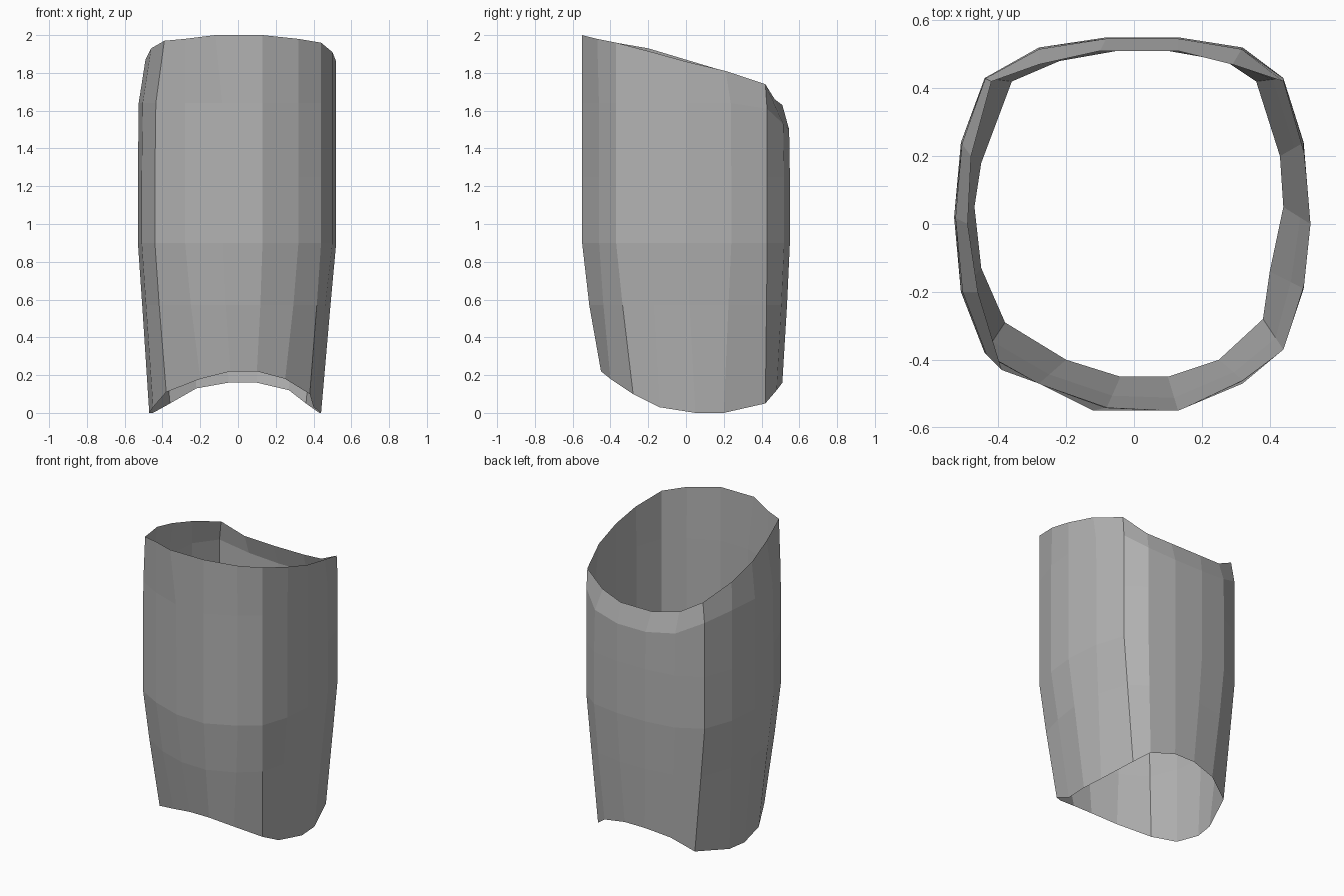
import bpy
import bmesh
from mathutils import Vector

# Remove the default object only
default_object = bpy.data.objects.get("Cube")
if default_object:
    bpy.data.objects.remove(default_object, do_unlink=True)


def make_material(name, colour):
    """Create one flat material with matching viewport and render colour."""
    material = bpy.data.materials.new(name)
    material.use_nodes = True
    material.diffuse_color = colour
    shader = material.node_tree.nodes["Principled BSDF"]
    shader.inputs["Base Color"].default_value = colour
    return material


def blend_ring(lower, upper, factor, heights):
    """Blend two outlines column by column and place them at given heights."""
    ring = []
    for low, high, height in zip(lower, upper, heights):
        x = low[0] + (high[0] - low[0]) * factor
        y = low[1] + (high[1] - low[1]) * factor
        ring.append(Vector((x, y, height)))
    return ring


def loft_sleeve(name, rings, material):
    """Skin closed rings into an open-ended, flat-shaded sleeve."""
    bm = bmesh.new()
    loops = [[bm.verts.new(point) for point in ring] for ring in rings]
    count = len(loops[0])
    for lower, upper in zip(loops, loops[1:]):
        for i in range(count):
            j = (i + 1) % count
            bm.faces.new((lower[i], lower[j], upper[j], upper[i]))
    bmesh.ops.recalc_face_normals(bm, faces=bm.faces[:])
    mesh = bpy.data.meshes.new(name)
    bm.to_mesh(mesh)
    bm.free()
    mesh.materials.append(material)
    sleeve = bpy.data.objects.new(name, mesh)
    bpy.context.collection.objects.link(sleeve)
    return sleeve


# Widest outline, from the back centre round by the left side
body_outline = [
    (-.08, .55), (.13, .55), (.32, .52), (.44, .43), (.5, .24), (.52, 0),
    (.5, -.19), (.44, -.37), (.32, -.46), (.13, -.55), (-.08, -.54),
    (-.28, -.47), (-.44, -.38), (-.51, -.2), (-.53, .02), (-.51, .24),
    (-.44, .43), (-.28, .52),
]

# Lower rim, arched at the front and the back
lower_rim = [
    (-.05, .51, .16), (.1, .51, .16), (.27, .48, .12), (.36, .42, .05),
    (.43, .2, 0), (.44, .05, 0), (.4, -.14, .03), (.38, -.28, .1),
    (.25, -.4, .18), (.1, -.45, .22), (-.04, -.45, .22), (-.2, -.4, .18),
    (-.38, -.29, .11), (-.45, -.13, .03), (-.47, .05, 0), (-.45, .18, 0),
    (-.36, .42, .05), (-.22, .48, .13),
]

# Upper rim, sloping down to a dip at the back
upper_rim = [
    (-.1, .51, 1.63), (.13, .51, 1.63), (.29, .47, 1.66), (.44, .42, 1.74),
    (.5, .21, 1.81), (.52, 0, 1.86), (.5, -.18, 1.91), (.44, -.37, 1.96),
    (.32, -.47, 1.98), (.13, -.55, 2), (-.12, -.55, 2), (-.28, -.47, 1.98),
    (-.39, -.43, 1.97), (-.46, -.2, 1.93), (-.49, 0, 1.87),
    (-.48, .2, 1.81), (-.42, .42, 1.74), (-.28, .47, 1.66),
]

# Stack the rings: tapered foot, full body, then the turned-in upper edge
count = len(body_outline)
shoulder = [min(1.64, point[2] - .13) for point in upper_rim]
rings = [
    [Vector(point) for point in lower_rim],
    blend_ring(lower_rim, body_outline, .62, [.57] * count),
    blend_ring(lower_rim, body_outline, 1, [.9] * count),
    blend_ring(lower_rim, body_outline, 1, [1.25] * count),
    blend_ring(body_outline, upper_rim, .1, shoulder),
    [Vector(point) for point in upper_rim],
]

grey = make_material("plain grey", (.45, .45, .45, 1))
loft_sleeve("curved_sleeve", rings, grey)
